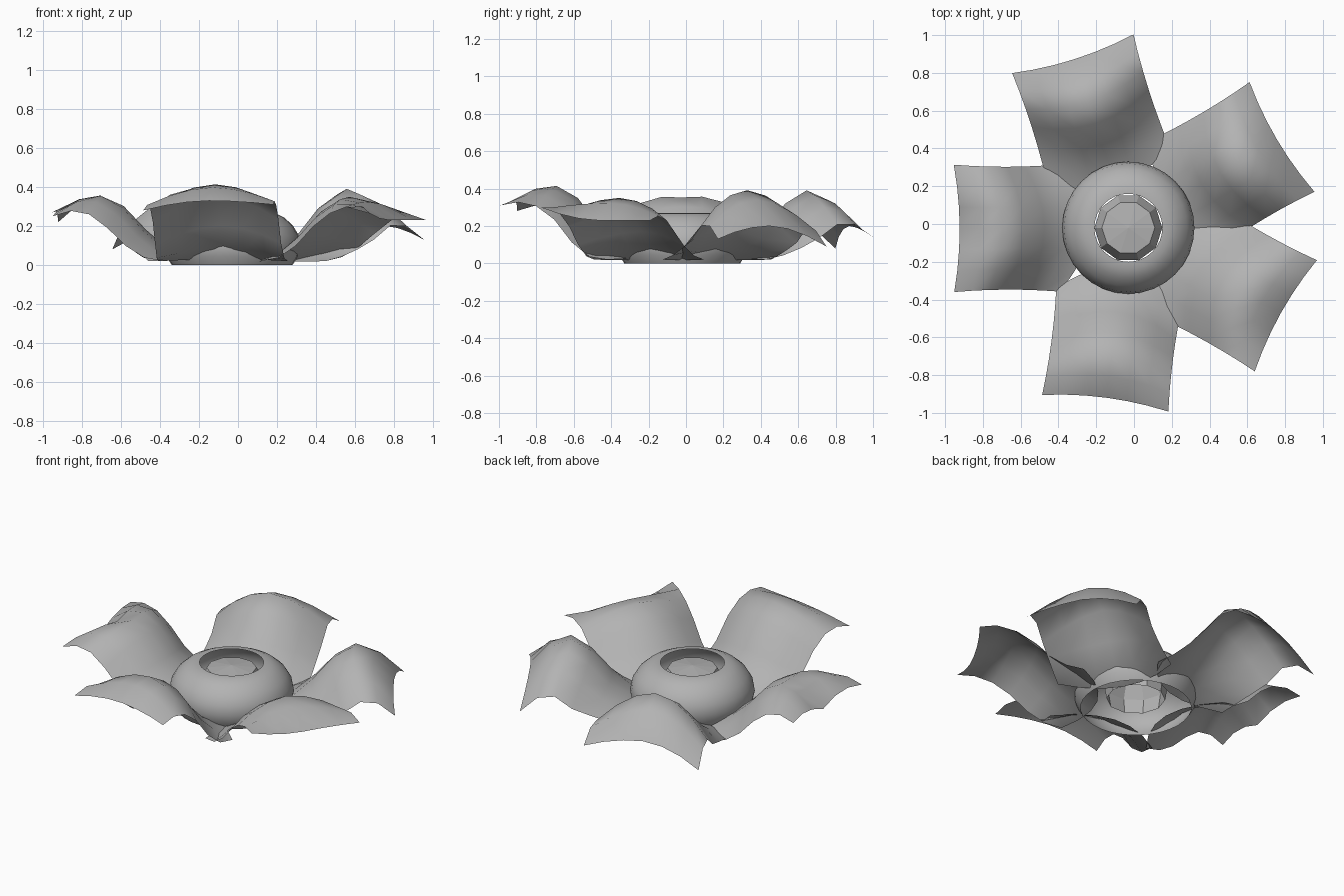
import bpy, bmesh, math
from mathutils import Vector, Matrix

cube = bpy.data.objects.get("Cube")
if cube:
    bpy.data.objects.remove(cube, do_unlink=True)

CENTRE = Vector((-0.03, -0.02, 0))

grey = bpy.data.materials.new("soft_grey")
grey.use_nodes = True
colour = (0.45, 0.45, 0.45, 1)
grey.diffuse_color = colour
grey.node_tree.nodes["Principled BSDF"].inputs["Base Color"].default_value = colour


def finish(name, bm, smooth):
    mesh = bpy.data.meshes.new(name)
    bm.to_mesh(mesh)
    bm.free()
    mesh.materials.append(grey)
    obj = bpy.data.objects.new(name, mesh)
    bpy.context.collection.objects.link(obj)
    for poly in mesh.polygons:
        poly.use_smooth = smooth
    return obj


def lathe(name, profile, sides, smooth):
    """Turn a radius/height profile around the flower's centre."""
    bm = bmesh.new()
    verts = [bm.verts.new((r, 0, z)) for r, z in profile]
    edges = [bm.edges.new(pair) for pair in zip(verts, verts[1:])]
    bmesh.ops.spin(bm, geom=verts + edges, cent=(0, 0, 0), axis=(0, 0, 1),
                   angle=math.tau, steps=sides, use_duplicate=False)
    bmesh.ops.remove_doubles(bm, verts=bm.verts, dist=0.0005)
    bmesh.ops.recalc_face_normals(bm, faces=bm.faces)
    bmesh.ops.translate(bm, verts=bm.verts, vec=CENTRE)
    return finish(name, bm, smooth)


def sample(heights, t):
    """Smooth interpolation through evenly spaced heights."""
    s = t * (len(heights) - 1)
    i = min(int(s), len(heights) - 2)
    f = s - i
    p0, p3 = heights[max(i - 1, 0)], heights[min(i + 2, len(heights) - 1)]
    p1, p2 = heights[i], heights[i + 1]
    return p1 + 0.5 * f * (p2 - p0 + f * (2 * p0 - 5 * p1 + 4 * p2 - p3
                                          + f * (3 * (p1 - p2) + p3 - p0)))


def petal(name, angle, reach, base, crest, right, middle, left, dip=0):
    """Domed square sheet; right, middle and left are tip heights."""
    n = 6
    bm = bmesh.new()
    bmesh.ops.create_grid(bm, x_segments=n, y_segments=n, size=1)
    spine = (base, base + 0.1, crest - 0.07, crest, middle)
    for v in bm.verts:
        u, w = (v.co.x + 1) / 2, v.co.y
        tip = left if w > 0 else right
        side_crest = (crest + tip) / 2 - 0.04
        rim = (0.02, 0.06, side_crest - 0.09, side_crest, tip)
        dome = 1 - abs(w) ** 1.8
        z = sample(spine, u) * dome + sample(rim, u) * (1 - dome)
        z -= dip * u * u * math.exp(-9 * w * w)
        start = 0.22 + 0.14 * w * w
        end = reach - 0.03 * (1 - w * w)
        half = 0.325 + 0.012 * (2 * u - 1) ** 2
        v.co = (start + (end - start) * u, w * half, z)
    turn = Matrix.Translation(CENTRE) @ Matrix.Rotation(math.radians(angle), 4, 'Z')
    bmesh.ops.transform(bm, matrix=turn, verts=bm.verts)
    return finish(name, bm, True)


# Round flower heart, open at the top and underneath
lathe("flower_heart", [(0.31, 0), (0.338, 0.045), (0.35, 0.10), (0.34, 0.155),
                       (0.31, 0.205), (0.265, 0.245), (0.22, 0.267), (0.18, 0.27)],
      32, True)

# Faceted dome held inside the heart, hollow underneath
lathe("heart_dome", [(0, 0.253), (0.14, 0.238), (0.18, 0.15), (0.165, 0.055)], 10, False)

# Five wavy petals: angle, reach, base, crest, tip heights
petal("back_petal", 107.7, 0.967, 0.03, 0.39, 0.14, 0.20, 0.08)
petal("back_left_petal", 30.6, 0.945, 0.015, 0.39, 0.13, 0.20, 0.09)
petal("front_left_petal", -29.2, 0.955, 0.015, 0.355, 0.30, 0.23, 0.23)
petal("front_petal", -97.5, 0.937, 0.03, 0.42, 0.28, 0.33, 0.31)
petal("right_petal", 180.2, 0.923, 0.03, 0.39, 0.27, 0.29, 0.25, dip=0.07)
